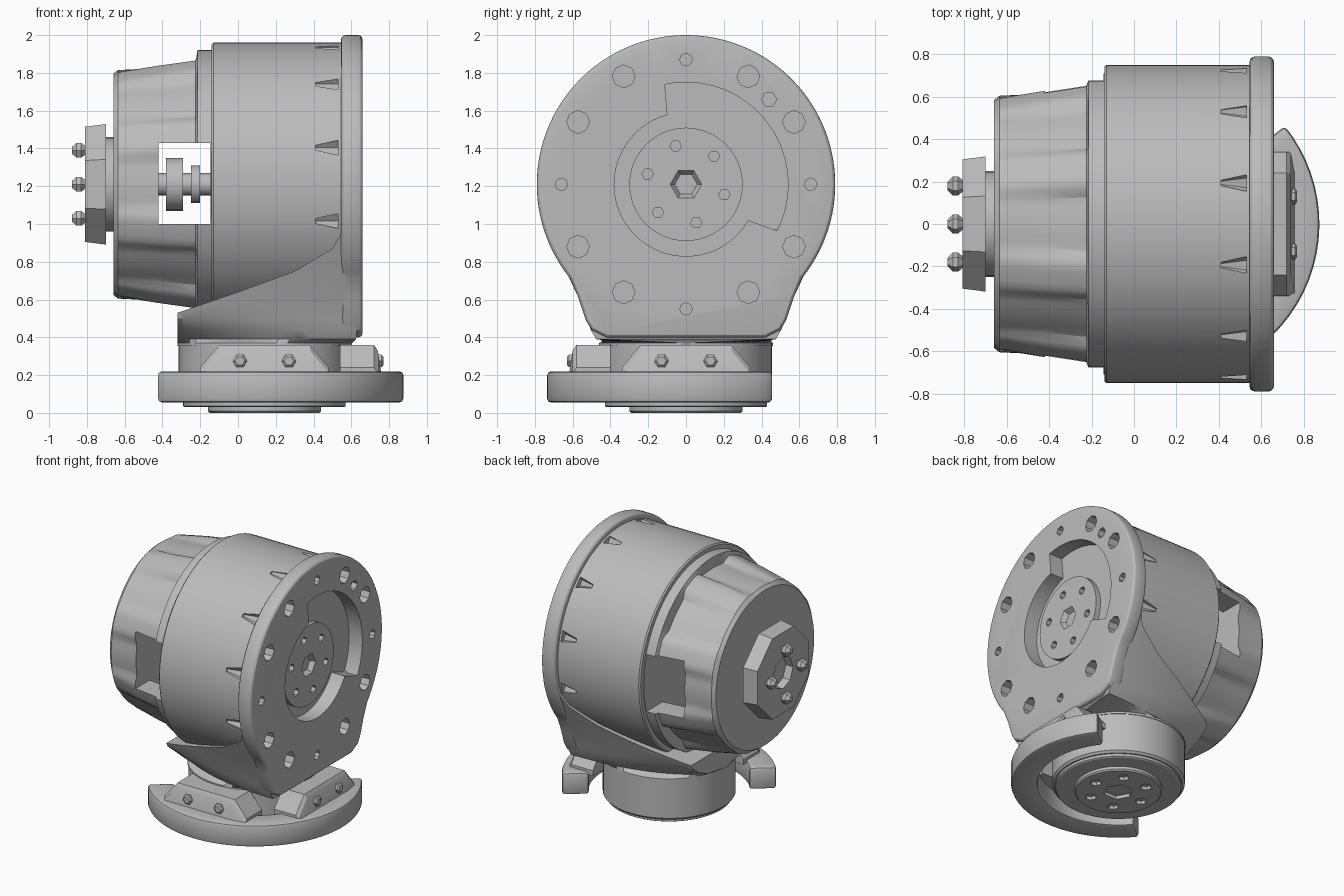
import bpy, bmesh, math
from math import sin, cos, pi, radians, sqrt
from mathutils import Vector

if "Cube" in bpy.data.objects:
    bpy.data.objects.remove(bpy.data.objects["Cube"])

grey = bpy.data.materials.new("cast_grey")
grey.use_nodes = True
GREY = (0.5, 0.5, 0.5, 1)
grey.diffuse_color = GREY
grey.node_tree.nodes["Principled BSDF"].inputs["Base Color"].default_value = GREY

AXIS = 1.21     # height of the horizontal drum axis
BASE = 0.14     # x of the vertical base axis


def loft(name, rings):
    """Closed solid skinned over rings with equal point counts."""
    bm = bmesh.new()
    vs = [[bm.verts.new(p) for p in ring] for ring in rings]
    n = len(vs[0])
    for a, b in zip(vs, vs[1:]):
        for i in range(n):
            j = (i + 1) % n
            bm.faces.new((a[i], a[j], b[j], b[i]))
    bm.faces.new(vs[0][::-1])
    bm.faces.new(vs[-1])
    bmesh.ops.recalc_face_normals(bm, faces=bm.faces)
    mesh = bpy.data.meshes.new(name)
    bm.to_mesh(mesh)
    bm.free()
    mesh.materials.append(grey)
    ob = bpy.data.objects.new(name, mesh)
    bpy.context.collection.objects.link(ob)
    return ob


def x_turned(name, profile, n=64, y=0, z=AXIS, turn=0):
    """Solid turned about an axis along x; profile is (x, radius) pairs."""
    return loft(name, [[(x, y + r * cos(2 * pi * i / n + turn), z + r * sin(2 * pi * i / n + turn))
                        for i in range(n)] for x, r in profile])


def z_turned(name, profile, n=64, x=BASE, y=0):
    """Solid turned about a vertical axis; profile is (z, radius) pairs."""
    return loft(name, [[(x + r * cos(2 * pi * i / n), y + r * sin(2 * pi * i / n), z)
                        for i in range(n)] for z, r in profile])


def prism(name, points, y0, y1):
    """Outline in x and z, extruded along y."""
    return loft(name, [[(x, y, z) for x, z in points] for y in (y0, y1)])


def activate(ob):
    bpy.ops.object.select_all(action="DESELECT")
    ob.select_set(True)
    bpy.context.view_layer.objects.active = ob


def bevel(ob, width, segments=2):
    activate(ob)
    m = ob.modifiers.new("bevel", "BEVEL")
    m.width, m.segments = width, segments
    m.limit_method, m.angle_limit = "ANGLE", radians(40)
    bpy.ops.object.modifier_apply(modifier=m.name)


def cut(ob, cutters):
    activate(ob)
    for c in cutters:
        m = ob.modifiers.new("cut", "BOOLEAN")
        m.operation, m.object, m.solver = "DIFFERENCE", c, "EXACT"
        bpy.ops.object.modifier_apply(modifier=m.name)
        bpy.data.objects.remove(c)


def around(radius, degrees):
    return radius * cos(radians(degrees)), radius * sin(radians(degrees))


# Drum with fastener pockets behind the flange
drum = x_turned("drum", [(-0.14, 0.74), (-0.13, 0.75), (0.55, 0.75)], 96)
pockets = []
for k in range(12):
    y, z = around(0.75, 15 + 30 * k)
    pockets.append(x_turned("pocket", [(0.41, 0.015), (0.53, 0.045)], 6, y, AXIS + z))
cut(drum, pockets)

# Front flange: round plate that runs down into the neck
edge = [around(0.79, a) for a in range(-39, 220, 3)]
outline = ([(0.42, -0.81), (0.5, -0.77), (0.53, -0.72), (0.57, -0.6)] + edge
           + [(-0.57, -0.6), (-0.53, -0.72), (-0.5, -0.77), (-0.42, -0.81)])
flange = loft("flange", [[(x, y, AXIS + z) for y, z in outline] for x in (0.545, 0.66)])
bevel(flange, 0.025, 3)
recess = [around(0.54 if -29 <= a <= 104 else 0.38, a) for a in range(-180, 180, 3)]
cutters = [loft("recess", [[(x, y, AXIS + z) for y, z in recess] for x in (0.5, 0.7)])]
for a in range(0, 360, 30):
    y, z = around(0.66, a)
    r = 0.033 if a % 90 == 0 else 0.06
    cutters.append(x_turned("hole", [(0.58, r), (0.7, r)], 8, y, AXIS + z))
cutters.append(x_turned("hole", [(0.58, 0.04), (0.7, 0.04)], 6, 0.44, 1.66))
cut(flange, cutters)

# Output disc inside the recess
disc = x_turned("output_disc", [(0.54, 0.3), (0.59, 0.3)], 48)
cutters = [x_turned("bore", [(0.555, 0.06), (0.6, 0.09)], 6)]
for a in range(45, 405, 60):
    y, z = around(0.21, a)
    cutters.append(x_turned("hole", [(0.555, 0.03), (0.6, 0.03)], 6, y, AXIS + z))
cut(disc, cutters)


# Neck: round at the base, widening to a broad D shape behind the flange
def neck_ring(z, x1, half, reach, x0=-0.32, n=24):
    """Half-width shrinks backwards over the given reach and ends in a flat."""
    wide = min(0.6, x0 + reach)
    upper = []
    for i in range(n + 1):
        x = (x0 + x1) / 2 - (x1 - x0) / 2 * cos(pi * i / n)
        back = (wide - x) / reach
        if reach > 0.5:
            back = max(0, back)
        upper.append((x, max(0.02, half * sqrt(max(0, 1 - back * back))), z))
    return upper + [(x, -y, z) for x, y, z in reversed(upper)]


neck = loft("neck", [neck_ring(0.355, 0.6, 0.46, 0.46),
                     neck_ring(0.37, 0.605, 0.46, 0.46),
                     neck_ring(0.39, 0.625, 0.475, 1),
                     neck_ring(0.44, 0.63, 0.505, 1.15),
                     neck_ring(0.5, 0.57, 0.525, 1.35),
                     neck_ring(0.6, 0.57, 0.565, 1.4),
                     neck_ring(0.76, 0.57, 0.64, 1.4),
                     neck_ring(0.97, 0.57, 0.735, 1.4)])
slope = [(-0.6, 0.45), (-0.32, 0.53), (0, 0.64), (0.3, 0.75), (0.5, 0.87), (0.55, 0.96),
         (0.55, 1.2), (-0.6, 1.2)]
cut(neck, [prism("slope", slope, -1, 1), x_turned("front_recess", [(0.5, 0.39), (0.8, 0.39)])])

# Motor cover: eight flutes between ribs, two open side windows
stations = [(-0.66, 0.585, 0), (-0.635, 0.615, 0.01), (-0.43, 0.655, 0.04),
            (-0.225, 0.685, 0.05), (-0.215, 0.71, 0), (-0.14, 0.71, 0)]
rings = []
for x, r, depth in stations:
    ring = []
    for i in range(128):
        a = 2 * pi * i / 128
        dip = min(1, max(0, cos(8 * a) * 1.5 + 0.9))
        ring.append((x, (r - depth * dip) * cos(a), AXIS + (r - depth * dip) * sin(a)))
    rings.append(ring)
cover = loft("motor_cover", rings)
window = [(-0.42, 1.0), (-0.145, 1.0), (-0.145, 1.43), (-0.42, 1.43)]
cut(cover, [x_turned("hollow", [(-0.42, 0.5), (-0.145, 0.53)]), prism("window", window, -1, 1)])

# Brake parts seen through the windows
x_turned("brake_disc", [(-0.38, 0.14), (-0.29, 0.14)], 24)
x_turned("motor_shaft", [(-0.43, 0.06), (-0.13, 0.06)], 16)
x_turned("shaft_collar", [(-0.25, 0.1), (-0.2, 0.1)], 16)

# Rear hub with bolts
x_turned("hub_collar", [(-0.71, 0.25), (-0.65, 0.25)], 32)
hub = x_turned("hub_plate", [(-0.81, 0.33), (-0.7, 0.345)], 8, turn=pi / 8)
cut(hub, [x_turned("hub_bore", [(-0.83, 0.12), (-0.75, 0.12)], 8)])
for k in range(4):
    y, z = around(0.18, 90 * k)
    x_turned("hub_bolt", [(-0.88, 0.02), (-0.855, 0.045), (-0.83, 0.045), (-0.8, 0.02)],
             6, y, AXIS + z)

# Round base with stepped underside
z_turned("base_column", [(0.055, 0.44), (0.07, 0.455), (0.36, 0.455)])
z_turned("base_step", [(0.03, 0.42), (0.036, 0.43), (0.06, 0.43)])
plate = z_turned("base_plate", [(0, 0.29), (0.01, 0.3), (0.035, 0.3)])
cutters = [z_turned("bore", [(-0.02, 0.1), (0.025, 0.1)], 6)]
for k in range(6):
    x, y = around(0.2, 60 * k)
    cutters.append(z_turned("hole", [(-0.02, 0.04), (0.025, 0.04)], 8, BASE + x, y))
cut(plate, cutters)


# Half-ring clamp around two sides of the base
def sector(name, section, a0, a1, steps):
    rings = []
    for i in range(steps + 1):
        a = radians(a0 + (a1 - a0) * i / steps)
        rings.append([(BASE + r * cos(a), r * sin(a), z) for r, z in section])
    return loft(name, rings)


clamp = sector("clamp_ring", [(0.55, 0.055), (0.735, 0.055), (0.735, 0.22), (0.55, 0.22)],
               -141, 39, 36)
bevel(clamp, 0.02)

# Bolted lugs joining the clamp to the base, facing front and left
for angle in (-90, 0):
    a = radians(angle)
    out, side = Vector((cos(a), sin(a), 0)), Vector((-sin(a), cos(a), 0))
    centre = Vector((BASE, 0, 0))
    rings = [[centre + out * r + side * t + Vector((0, 0, z))
              for r, z in ((0.4, 0.2), (0.62, 0.2), (0.6, top - 0.03), (0.58, top), (0.4, top))]
             for t, top in ((-0.34, 0.24), (-0.24, 0.36), (0.24, 0.36), (0.34, 0.24))]
    loft("clamp_lug", rings)
    for t in (-0.13, 0.13):
        loft("lug_bolt", [[centre + out * d + side * (t + r * cos(k * pi / 3))
                           + Vector((0, 0, 0.275 + r * sin(k * pi / 3))) for k in range(6)]
                          for d, r in ((0.57, 0.038), (0.62, 0.038), (0.63, 0.025))])

# Smooth the turned parts, keep faceted small parts crisp
for ob in bpy.context.scene.objects:
    if ob.type == "MESH":
        activate(ob)
        bpy.ops.object.shade_smooth_by_angle(angle=radians(28))
